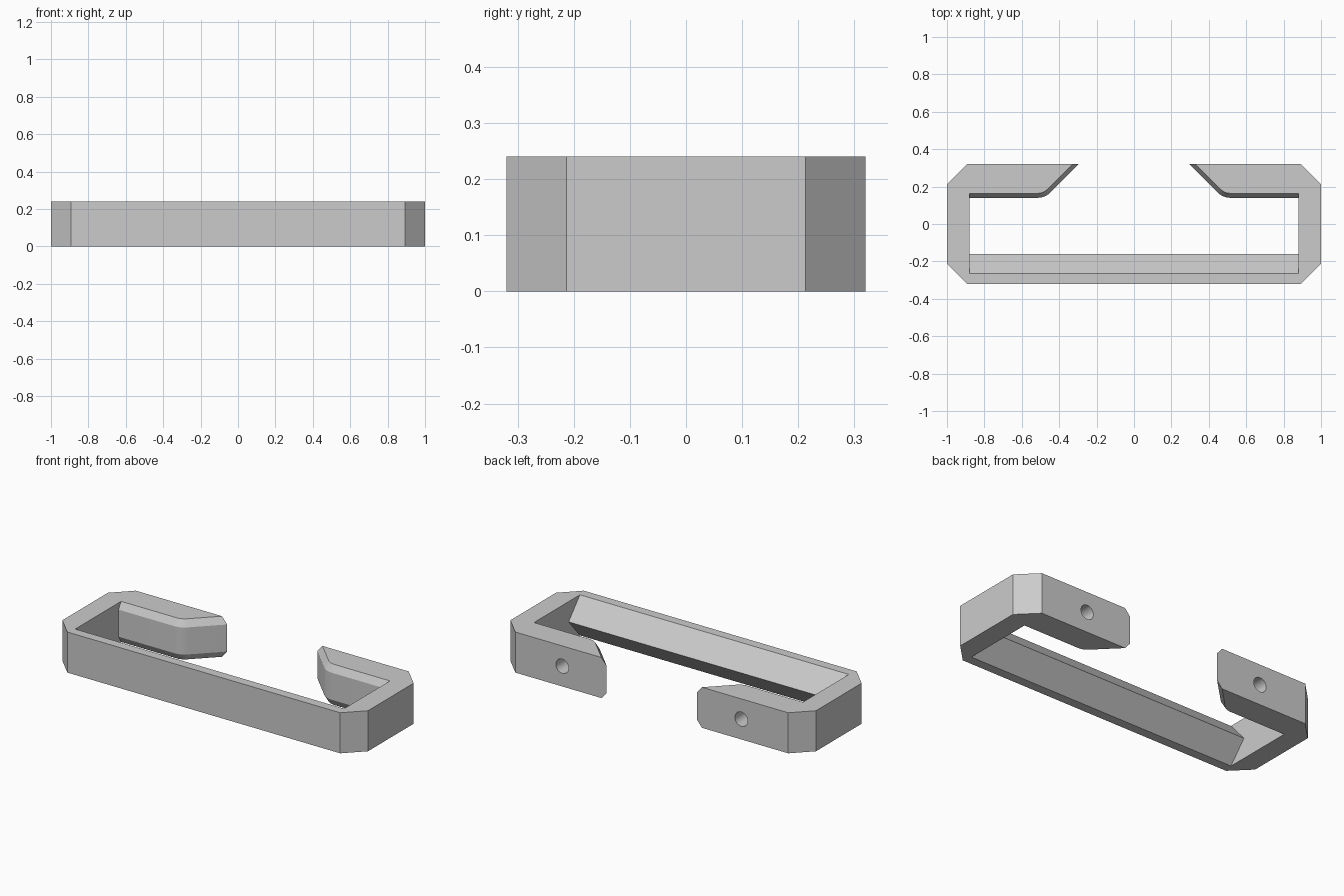
import bpy, bmesh
from math import sin, cos, radians, sqrt, tan

if "Cube" in bpy.data.objects:
    bpy.data.objects.remove(bpy.data.objects["Cube"])

H = 0.24          # clip height
R = 0.10          # radius of the bend on each arm


def contour(arm_inset, front_y):
    """Closed C outline; arm_inset bevels the arms, front_y shapes the front bar."""
    cx, cy = 0.475 + R * tan(radians(22.5)), 0.14 + R
    bend = [(cx + (R - arm_inset) * cos(radians(a)), cy + (R - arm_inset) * sin(radians(a)))
            for a in [225 + 7.5 * i for i in range(7)]]
    right = [(0.893, -0.32), (1, -0.213), (1, 0.213), (0.893, 0.32),
             (0.295 + arm_inset * sqrt(2), 0.32), *bend,
             (0.88, 0.14 + arm_inset), (0.88, front_y)]
    return right + [(-x, y) for x, y in reversed(right)]


# Clip body: lofted outlines giving the bevelled arms and the ridged front bar
bm = bmesh.new()
levels = [(0, 0.024, -0.265), (0.04, 0, -0.23), (0.12, 0, -0.16),
          (0.20, 0, -0.23), (H, 0.024, -0.265)]
rings = [[bm.verts.new((x, y, z)) for x, y in contour(inset, fy)] for z, inset, fy in levels]
for low, high in zip(rings, rings[1:]):
    n = len(low)
    for i in range(n):
        j = (i + 1) % n
        bm.faces.new((low[i], low[j], high[j], high[i]))
bm.faces.new(reversed(rings[0]))
bm.faces.new(rings[-1])
bmesh.ops.recalc_face_normals(bm, faces=bm.faces)
mesh = bpy.data.meshes.new("clip_body")
bm.to_mesh(mesh)
bm.free()
body = bpy.data.objects.new("clip_body", mesh)
bpy.context.collection.objects.link(body)

# Blind round holes in the back of both arms
for side in (-1, 1):
    bpy.ops.mesh.primitive_cylinder_add(vertices=32, radius=0.042, depth=0.26,
                                        location=(side * 0.586, 0.32, H / 2),
                                        rotation=(radians(90), 0, 0))
    cutter = bpy.context.object
    cutter.name = "hole_cutter"
    cutter.hide_render = True
    mod = body.modifiers.new("hole", 'BOOLEAN')
    mod.object = cutter
    mod.solver = 'EXACT'
    bpy.ops.object.select_all(action='DESELECT')
    body.select_set(True)
    bpy.context.view_layer.objects.active = body
    bpy.ops.object.modifier_apply(modifier=mod.name)
    bpy.data.objects.remove(cutter)

# Smooth the bends and holes, keep all other edges sharp
bpy.ops.object.shade_smooth_by_angle(angle=radians(15))
